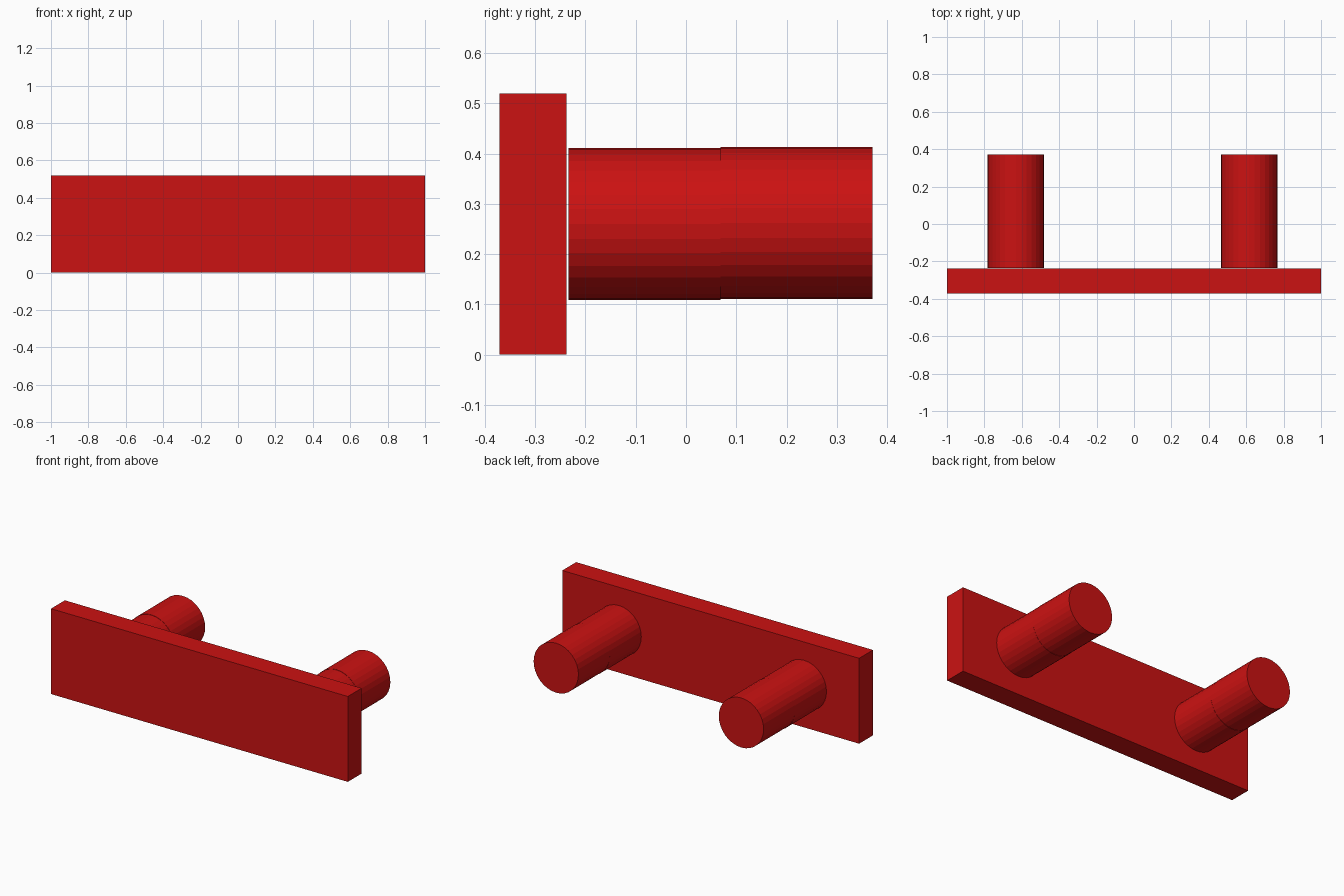
import bpy
from math import radians

if "Cube" in bpy.data.objects:
    bpy.data.objects.remove(bpy.data.objects["Cube"])

red = bpy.data.materials.new("red")
red.diffuse_color = (0.6, 0.006, 0.006, 1)
red.use_nodes = True
red.node_tree.nodes["Principled BSDF"].inputs["Base Color"].default_value = red.diffuse_color


def finish(obj, name):
    obj.name = name
    obj.data.materials.append(red)


def peg_section(name, x, z, y0, y1):
    bpy.ops.mesh.primitive_cylinder_add(
        vertices=32, radius=0.151, depth=y1 - y0,
        location=(x, (y0 + y1) / 2, z), rotation=(radians(90), 0, 0))
    finish(bpy.context.object, name)


# Flat front plate
bpy.ops.mesh.primitive_cube_add(size=1, location=(0, -0.3045, 0.26))
plate = bpy.context.object
plate.scale = (2, 0.133, 0.52)
bpy.ops.object.transform_apply(location=False, rotation=False, scale=True)
finish(plate, "front_plate")

# Two round pegs behind the plate, each made of two stacked sections
for side, x in (("left", -0.632), ("right", 0.616)):
    peg_section(side + "_peg_inner", x, 0.26, -0.234, 0.069)
    peg_section(side + "_peg_outer", x, 0.262, 0.069, 0.371)
